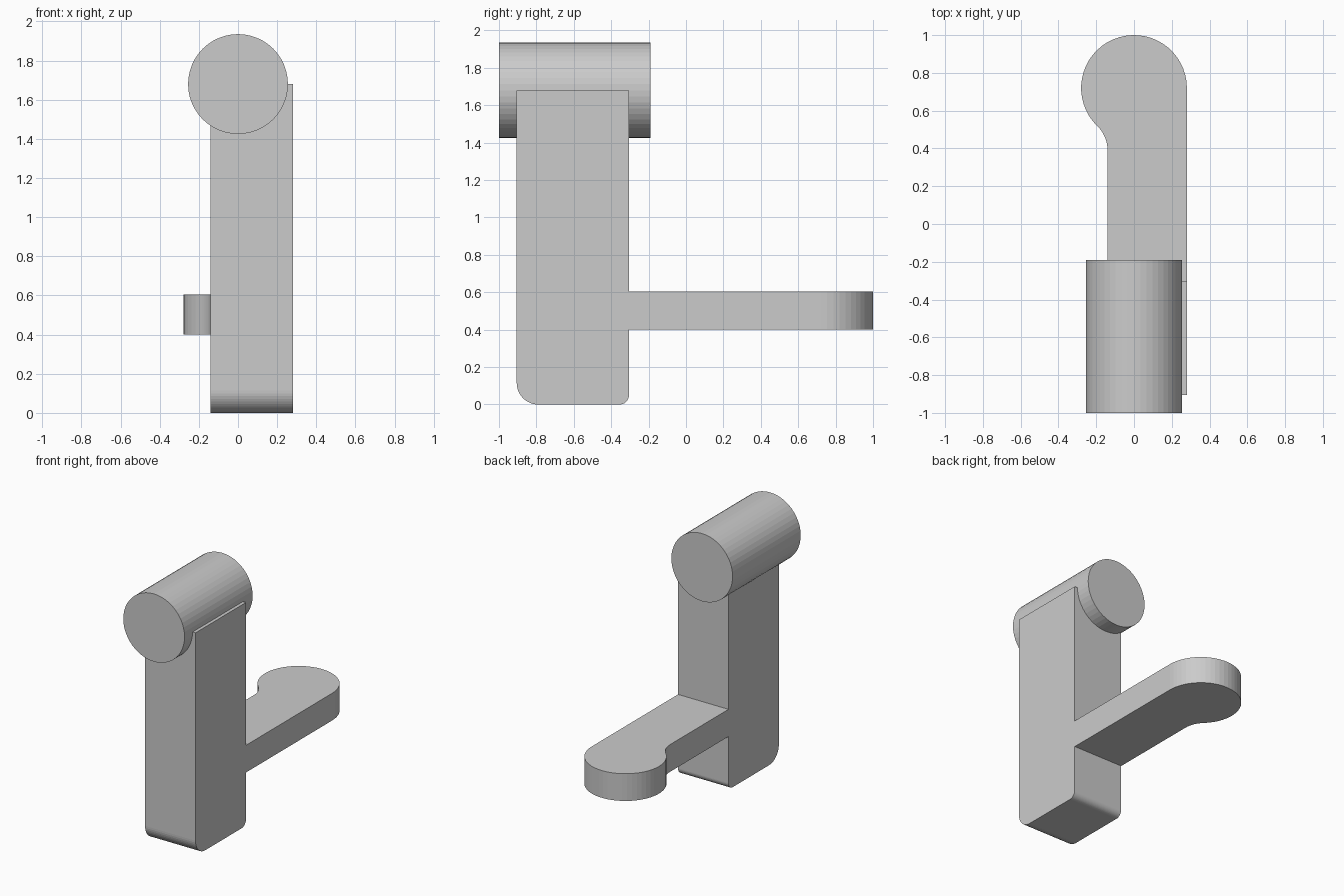
import bpy
import bmesh
from math import pi, cos, sin, atan2, hypot
from mathutils import Vector

if "Cube" in bpy.data.objects:
    bpy.data.objects.remove(bpy.data.objects["Cube"])


def arc(cx, cy, r, a0, a1, n):
    """Points along an arc, angles in radians."""
    return [(cx + r * cos(a0 + (a1 - a0) * i / n),
             cy + r * sin(a0 + (a1 - a0) * i / n)) for i in range(n + 1)]


def prism(name, profile, place, depth):
    """Extrude a closed 2D profile; place maps (u, v) to a 3D point."""
    bm = bmesh.new()
    face = bm.faces.new([bm.verts.new(place(u, v)) for u, v in profile])
    out = bmesh.ops.extrude_face_region(bm, geom=[face])
    verts = [g for g in out["geom"] if isinstance(g, bmesh.types.BMVert)]
    bmesh.ops.translate(bm, vec=Vector(depth), verts=verts)
    bmesh.ops.recalc_face_normals(bm, faces=bm.faces)
    mesh = bpy.data.meshes.new(name)
    bm.to_mesh(mesh)
    bm.free()
    obj = bpy.data.objects.new(name, mesh)
    bpy.context.collection.objects.link(obj)
    return obj


LEFT, RIGHT = -0.14, 0.28      # shared width of post and arm
FRONT, BACK = -0.905, -0.305   # post depth
TOP = 1.68

# Upright post, side profile with rounded lower corners
rf, rb = 0.115, 0.05
post = [(BACK, TOP), (FRONT, TOP)]
post += arc(FRONT + rf, rf, rf, pi, 1.5 * pi, 12)
post += arc(BACK - rb, rb, rb, 1.5 * pi, 2 * pi, 12)
prism("upright_post", post, lambda u, v: (LEFT, u, v), (RIGHT - LEFT, 0, 0))

# Horizontal roller across the top of the post
roller = arc(0, TOP, 0.255, 0, 2 * pi, 48)[:-1]
prism("top_roller", roller, lambda u, v: (u, -1.0, v), (0, 0.81, 0))

# Rear arm with a round end, blended on the left by a concave fillet
R, cy = 0.28, 0.72
fr, fy = 0.179, 0.39
fx = LEFT - fr
blend = atan2(cy - fy, -fx)
arm = [(LEFT, BACK), (RIGHT, BACK)]
arm += arc(0, cy, R, 0, pi + blend, 32)
arm += arc(fx, fy, fr, blend, 0, 8)[1:]
prism("rear_arm", arm, lambda u, v: (u, v, 0.4), (0, 0, 0.205))
